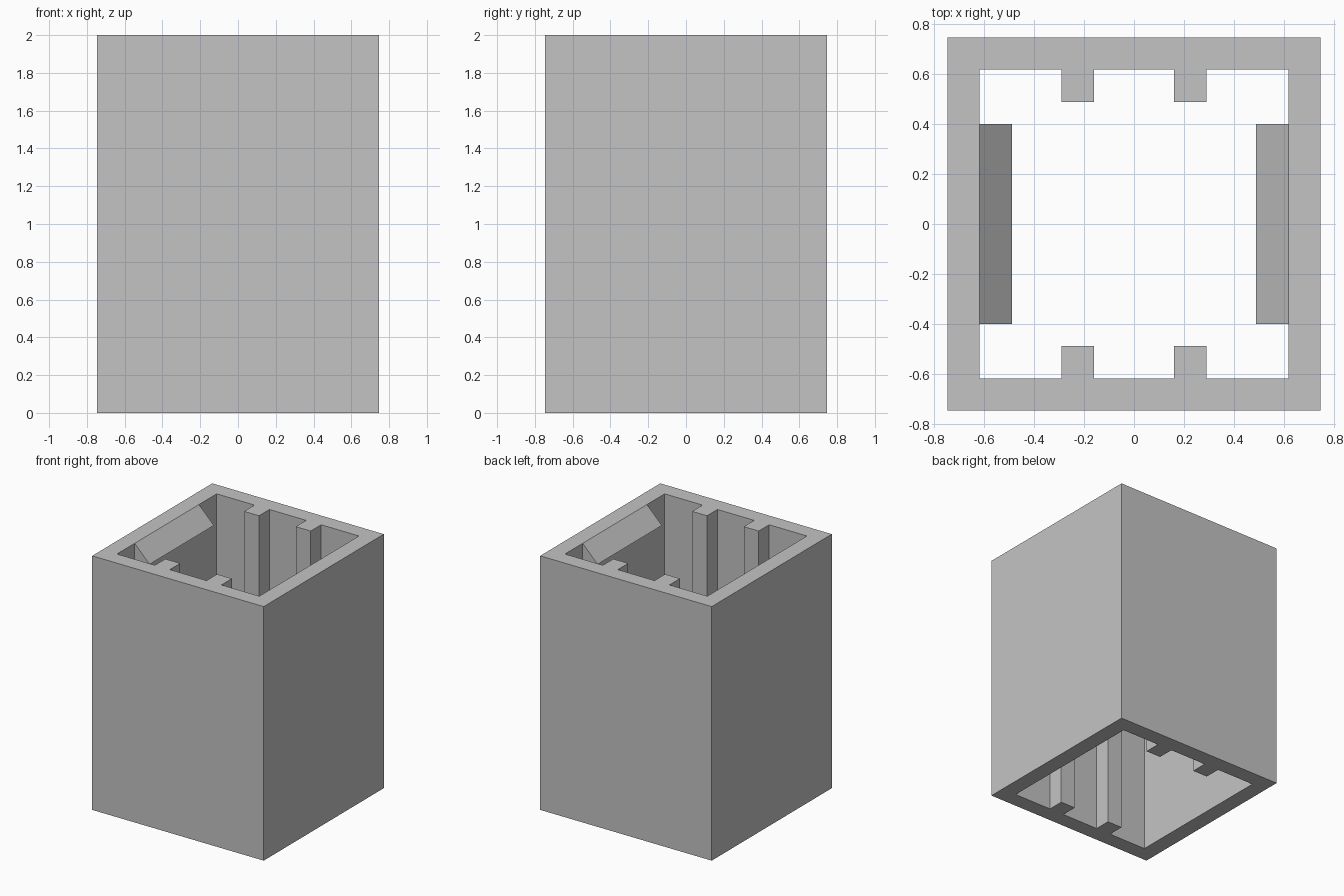
import bpy
import bmesh

HEIGHT = 2.0
OUTER = 0.747     # half width of the sleeve
INNER = 0.62      # half width of the opening
RIB_TIP = 0.49    # distance of rib tips from the centre
RIB_NEAR, RIB_FAR = 0.16, 0.29
WEDGE_HALF = 0.40
WEDGE_SIZE = 0.13

cube = bpy.data.objects.get("Cube")
if cube:
    bpy.data.objects.remove(cube, do_unlink=True)

grey = bpy.data.materials.new("plain grey")
grey.use_nodes = True
colour = (0.55, 0.55, 0.55, 1)
grey.diffuse_color = colour
grey.node_tree.nodes["Principled BSDF"].inputs["Base Color"].default_value = colour


def finish(bm, name):
    bmesh.ops.recalc_face_normals(bm, faces=bm.faces)
    mesh = bpy.data.meshes.new(name)
    bm.to_mesh(mesh)
    bm.free()
    mesh.materials.append(grey)
    obj = bpy.data.objects.new(name, mesh)
    bpy.context.collection.objects.link(obj)
    return obj


def add_loop(bm, points):
    verts = [bm.verts.new(p) for p in points]
    return [bm.edges.new((a, b)) for a, b in zip(verts, verts[1:] + verts[:1])]


def extrude(bm, vector):
    result = bmesh.ops.extrude_face_region(bm, geom=bm.faces[:])
    moved = [g for g in result["geom"] if isinstance(g, bmesh.types.BMVert)]
    bmesh.ops.translate(bm, verts=moved, vec=vector)


# Open square sleeve with full-height ribs inside the front and back walls
quarter = [(RIB_NEAR, INNER), (RIB_NEAR, RIB_TIP), (RIB_FAR, RIB_TIP),
           (RIB_FAR, INNER), (INNER, INNER)]
back = [(-x, y) for x, y in reversed(quarter)] + quarter
opening = back + [(-x, -y) for x, y in back]
outline = [(-OUTER, -OUTER), (OUTER, -OUTER), (OUTER, OUTER), (-OUTER, OUTER)]

bm = bmesh.new()
edges = []
for loop in (outline, opening):
    edges += add_loop(bm, [(x, y, 0) for x, y in loop])
bmesh.ops.triangle_fill(bm, edges=edges, use_beauty=True, normal=(0, 0, 1))
extrude(bm, (0, 0, HEIGHT))
finish(bm, "sleeve")

# Sloped wedges at the top of the side walls
for side, name in ((1, "left_wedge"), (-1, "right_wedge")):
    bm = bmesh.new()
    low = HEIGHT - WEDGE_SIZE
    corners = [(INNER, HEIGHT), (INNER, low), (INNER - WEDGE_SIZE, low)]
    bm.faces.new([bm.verts.new((side * x, -WEDGE_HALF, z)) for x, z in corners])
    extrude(bm, (0, 2 * WEDGE_HALF, 0))
    finish(bm, name)
